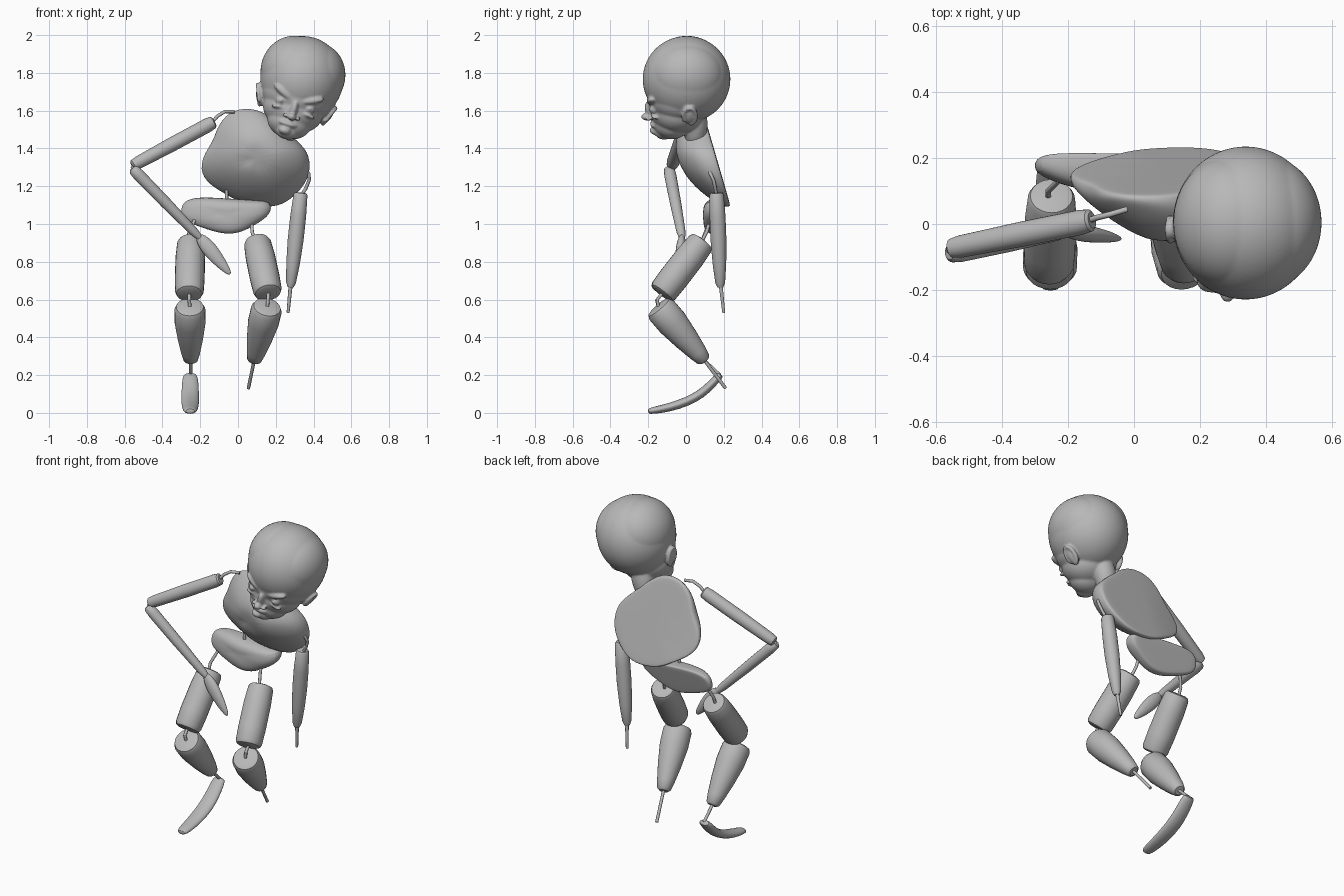
import bpy, bmesh, math
from mathutils import Vector, Matrix

cube = bpy.data.objects.get("Cube")
if cube:
    bpy.data.objects.remove(cube, do_unlink=True)

grey = bpy.data.materials.new("plain_grey")
grey.use_nodes = True
grey.diffuse_color = (0.48, 0.48, 0.48, 1)
grey.node_tree.nodes["Principled BSDF"].inputs["Base Color"].default_value = (0.48, 0.48, 0.48, 1)


def finish(name, bm, angle=40, subdivide=0):
    bmesh.ops.recalc_face_normals(bm, faces=bm.faces)
    mesh = bpy.data.meshes.new(name)
    bm.to_mesh(mesh)
    bm.free()
    mesh.shade_smooth()
    mesh.set_sharp_from_angle(angle=math.radians(angle))
    mesh.materials.append(grey)
    obj = bpy.data.objects.new(name, mesh)
    bpy.context.collection.objects.link(obj)
    if subdivide:
        obj.modifiers.new("round", 'SUBSURF').levels = subdivide
        obj.modifiers["round"].render_levels = subdivide
    return obj


def skin(bm, rings):
    """Bridge rings of positions and close both ends."""
    loops = [[bm.verts.new(p) for p in ring] for ring in rings]
    n = len(loops[0])
    for a, b in zip(loops, loops[1:]):
        for i in range(n):
            j = (i + 1) % n
            bm.faces.new((a[i], a[j], b[j], b[i]))
    caps = [bm.faces.new(loops[0]), bm.faces.new(loops[-1])]
    bmesh.ops.poke(bm, faces=caps)


def sweep(name, path, radii, flat=1.0, sides=24, subdivide=0):
    """Round or flattened tube along a path; flat scales its depth."""
    path = [Vector(p) for p in path]
    rings = []
    for k, (p, r) in enumerate(zip(path, radii)):
        d = (path[min(k + 1, len(path) - 1)] - path[max(k - 1, 0)]).normalized()
        side = d.cross(Vector((0, 1, 0))).normalized()
        depth = d.cross(side)
        rings.append([p + side * r * math.cos(a) + depth * r * flat * math.sin(a)
                      for a in (math.tau * i / sides for i in range(sides))])
    bm = bmesh.new()
    skin(bm, rings)
    return finish(name, bm, subdivide=subdivide)


def limb(name, a, b, profile, flat=1.0, subdivide=0):
    a, b = Vector(a), Vector(b)
    return sweep(name, [a.lerp(b, t) for t, r in profile], [r for t, r in profile],
                 flat, subdivide=subdivide)


def string(name, *path):
    return sweep(name, path, [0.009] * len(path), sides=10)


def slab(name, outline, center, layers, front, back):
    """Rounded body block: an outline in x-z carried from front to back."""
    rings = []
    for scale, f in layers:
        ring = []
        for x, z in outline:
            x = center[0] + (x - center[0]) * scale
            z = center[1] + (z - center[1]) * scale
            ring.append((x, front(x, z) * (1 - f) + back(x, z) * f, z))
        rings.append(ring)
    bm = bmesh.new()
    skin(bm, rings)
    return finish(name, bm, 50, 2)


# Torso: domed chest thinning toward the sides, flat sloping back
slab("torso",
     [(-.105, 1.53), (-.03, 1.61), (.1, 1.615), (.2, 1.55), (.3, 1.45), (.375, 1.385),
      (.385, 1.28), (.35, 1.2), (.28, 1.13), (.2, 1.085), (.04, 1.095), (-.05, 1.15),
      (-.16, 1.21), (-.205, 1.29), (-.175, 1.38), (-.13, 1.44)],
     (.1, 1.35),
     [(.35, 0), (.68, .06), (.9, .25), (1, .55), (1, .85), (.98, .97), (.92, 1), (.4, 1)],
     lambda x, z: -.06 + 2 * (z - 1.42) ** 2 + .5 * max(0, .05 - x) + .3 * max(0, x - .2),
     lambda x, z: .11 + (1.53 - z) * .29 - .15 * max(0, -.05 - x))

# Pelvis
slab("pelvis",
     [(-.29, 1.12), (-.22, 1.145), (-.05, 1.135), (.1, 1.125), (.18, 1.12), (.175, 1.05),
      (.1, 1.0), (.01, .95), (-.08, .945), (-.19, .98), (-.295, 1.02), (-.305, 1.07)],
     (-.06, 1.05),
     [(.45, .02), (.8, .08), (1, .35), (1, .75), (.97, .95), (.88, 1), (.4, 1)],
     lambda x, z: .085 + .1 * abs(z - 1.05) + .25 * max(0, -.1 - x),
     lambda x, z: .22 - (1.14 - z) * .3)
string("waist_string", (-.06, .15, 1.18), (-.06, .15, 1.09))

# Legs
THIGH = [(0, .045), (.015, .064), (.06, .072), (.3, .078), (.7, .079), (.93, .076), (.98, .068), (1, .052)]
SHIN = [(0, .055), (.015, .072), (.07, .082), (.3, .082), (.6, .067), (.85, .05), (.97, .039), (1, .026)]
for side, hip, knee, shin_top, shin_end, ankle in (
        ("right", (-.25, .088, .912), (-.258, -.134, .625), (-.255, -.147, .565), (-.25, .1, .275), (-.25, .18, .2)),
        ("left", (.1, .088, .912), (.16, -.13, .63), (.155, -.147, .565), (.085, .1, .275), (.055, .21, .13))):
    limb(side + "_thigh", hip, knee, THIGH)
    limb(side + "_shin", shin_top, shin_end, SHIN)
    string(side + "_ankle_string", shin_end, ankle)
    kx, ky, kz = knee
    string(side + "_knee_string", (kx, ky + .01, kz + .01), (kx, ky - .022, kz - .03), shin_top)
string("right_hip_string", (-.23, .13, 1.02), (-.26, .1, .95), (-.26, .08, .9))
string("left_hip_string", (.07, .13, 1.03), (.075, .11, .96), (.09, .08, .9))

# Curved right foot
sweep("right_foot",
      [(-.253, .185, .203), (-.253, .165, .183), (-.253, .11, .125), (-.253, .05, .08),
       (-.253, -.04, .042), (-.253, -.13, .02), (-.253, -.18, .012), (-.253, -.2, .008)],
      [.034, .043, .046, .048, .047, .041, .035, .025], flat=.52, sides=16, subdivide=1)

# Right arm, bent with the hand at the hip
ROD = [(0, .025), (.015, .034), (.08, .038), (.5, .038), (.92, .034), (.985, .029), (1, .018)]
FOREARM = [(0, .018), (.02, .028), (.1, .032), (.5, .03), (.9, .024), (1, .016)]
limb("right_upper_arm", (-.127, .012, 1.541), (-.56, -.075, 1.308), ROD)
limb("right_forearm", (-.56, -.09, 1.295), (-.2, -.02, .925), FOREARM)
string("right_elbow_string", (-.54, -.07, 1.315), (-.56, -.082, 1.3), (-.54, -.088, 1.28))
limb("right_hand", (-.207, -.02, .935), (-.042, -.045, .735),
     [(0, .016), (.05, .028), (.25, .041), (.5, .038), (.8, .026), (.96, .014), (1, .006)], .65, 1)
string("right_shoulder_string", (-.14, .01, 1.535), (-.11, .02, 1.57), (-.07, .03, 1.595),
       (-.02, .045, 1.595))

# Left arm, hanging
limb("left_arm", (.332, .162, 1.165), (.278, .182, .665),
     [(0, .03), (.02, .037), (.25, .042), (.5, .042), (.75, .036), (.95, .026), (1, .016)])
sweep("left_wrist_string", [(.28, .182, .69), (.265, .2, .53)], [.011, .008], sides=10)
string("left_shoulder_string", (.335, .162, 1.15), (.36, .155, 1.19), (.378, .145, 1.235),
       (.375, .13, 1.265), (.35, .12, 1.3))

# Head: overlapping volumes fused into one smooth form
head = bmesh.new()


def blob(center, size, turn=0.0, axis='Y', seg=32):
    matrix = (Matrix.Translation(center) @ Matrix.Rotation(math.radians(turn), 4, axis)
              @ Matrix.Diagonal((*size, 1)))
    bmesh.ops.create_uvsphere(head, u_segments=seg, v_segments=seg // 2, radius=1, matrix=matrix)


blob((.01, .003, .15), (.22, .232, .229), seg=64)             # cranium
blob((.012, -.028, .06), (.19, .178, .14), seg=64)            # temples
blob((.012, -.045, -.015), (.163, .145, .125), seg=48)        # cheeks
blob((.012, -.075, -.085), (.118, .1, .09), seg=48)           # jaw
blob((.012, -.115, -.135), (.062, .055, .045))                # chin
blob((.005, .05, -.1), (.066, .064, .15))                     # neck
blob((.016, -.19, -.025), (.02, .026, .055), 18, 'X')         # nose bridge
blob((.016, -.208, -.056), (.024, .03, .02))                  # nose tip
blob((.008, -.165, -.098), (.05, .026, .016))                 # upper lip
blob((.002, -.163, -.136), (.034, .03, .022))                 # lower lip
for s in (-1, 1):
    blob((.006 + s * .058, .005, .182), (.168, .2, .182), seg=64)  # squared crown
    x = .016 + s * .08
    blob((x, -.168, .01), (.028, .024, .026))                 # eye
    blob((x, -.19, .01), (.011, .009, .011), seg=16)          # iris
    blob((x - s * .003, -.18, .055), (.066, .03, .02), -s * 24)    # slanted brow
    blob((x, -.163, -.024), (.042, .024, .011), s * 8)        # lower lid
    blob((.016 + s * .036, -.198, -.057), (.012, .015, .012), seg=16)  # nostril
    # Ear flaring outward at the top, with a raised rim
    ear = Vector((.01 + s * .183, .002 + s * .018, .005))
    blob(ear, (.026, .034, .055), s * 20)
    for i in range(22):
        a = math.radians(i * 14 - 80)
        blob(ear + Vector((s * (.012 + .02 * math.sin(a)), .034 * math.cos(a), .05 * math.sin(a))),
             (.013, .011, .011), seg=12)

head_obj = finish("head", head, 180)
head_obj.location = (.285, 0, 1.626)
head_obj.rotation_euler = (0, math.radians(17), 0)
fuse = head_obj.modifiers.new("fuse", 'REMESH')
fuse.mode = 'VOXEL'
fuse.voxel_size = .006
fuse.use_smooth_shade = True
soften = head_obj.modifiers.new("soften", 'SMOOTH')
soften.factor = .5
soften.iterations = 9
